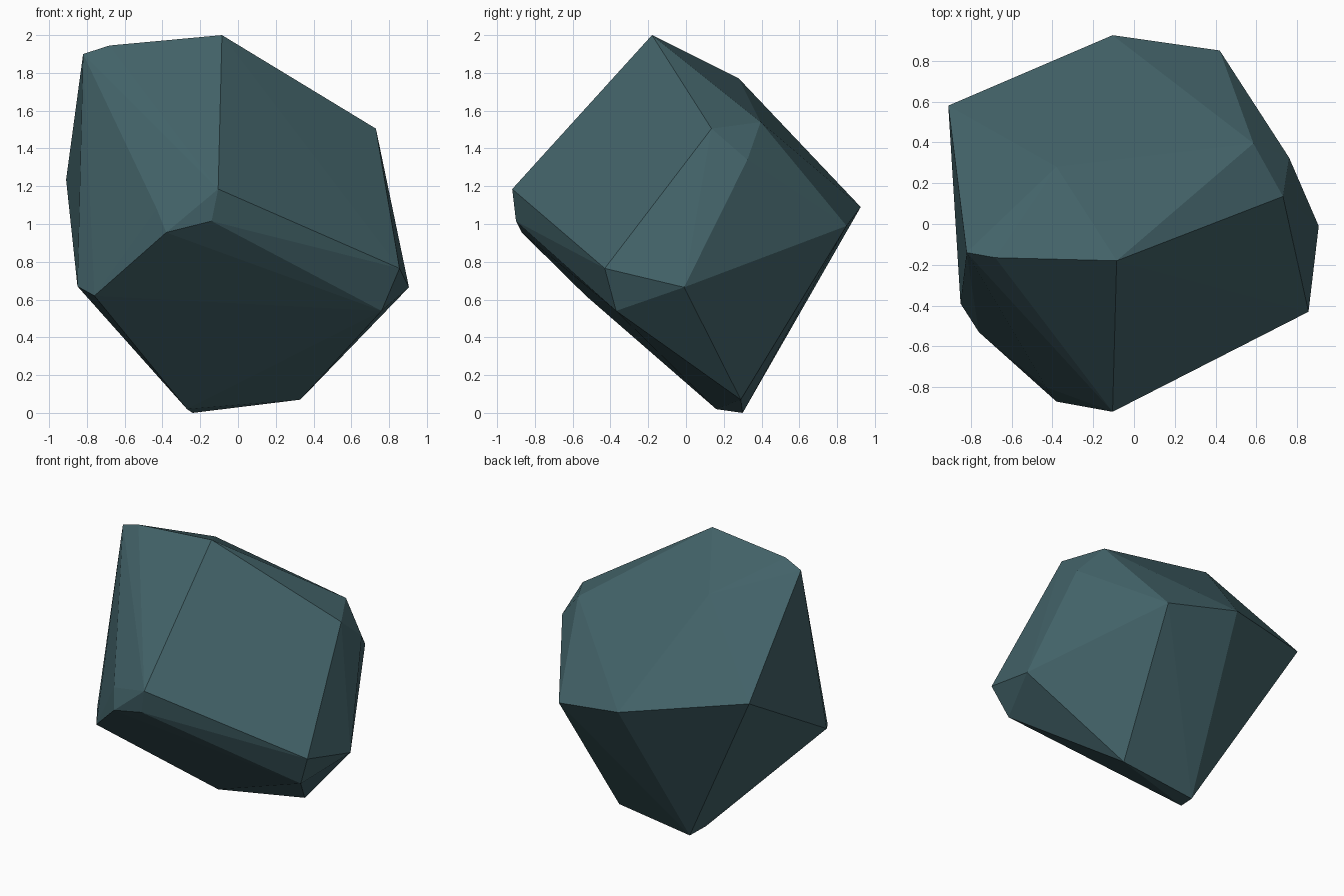
import bpy, bmesh

if "Cube" in bpy.data.objects:
    bpy.data.objects.remove(bpy.data.objects["Cube"])

# Corner points of the faceted boulder
corners = [
    # top ridge
    (-.085, -.18, 2.0), (-.68, -.165, 1.945), (-.82, -.14, 1.9), (-.38, .28, 1.77),
    # right side
    (.73, .135, 1.505), (.585, .395, 1.54), (.76, .325, 1.34),
    (.855, -.43, .765), (.905, -.01, .665), (.76, -.37, .54),
    # back
    (-.105, .925, 1.09), (.42, .85, .99), (-.91, .58, 1.235),
    # front
    (-.105, -.92, 1.185), (-.14, -.9, 1.015), (-.38, -.87, .955), (-.43, -.8, 1.08),
    (-.76, -.53, .62), (-.85, -.39, .67),
    # base
    (.33, .29, .07), (-.24, .3, 0), (-.27, .16, .02),
]

# Wrap the corners in a convex hull with flat faces
bm = bmesh.new()
for c in corners:
    bm.verts.new(c)
hull = bmesh.ops.convex_hull(bm, input=bm.verts)
loose = [g for g in hull["geom_interior"] if isinstance(g, bmesh.types.BMVert)]
bmesh.ops.delete(bm, geom=loose, context='VERTS')
bmesh.ops.recalc_face_normals(bm, faces=bm.faces)

mesh = bpy.data.meshes.new("boulder")
bm.to_mesh(mesh)
bm.free()

# One slate teal colour
mat = bpy.data.materials.new("slate teal")
mat.diffuse_color = (.055, .123, .139, 1)
mat.use_nodes = True
mat.node_tree.nodes["Principled BSDF"].inputs["Base Color"].default_value = mat.diffuse_color
mesh.materials.append(mat)

boulder = bpy.data.objects.new("boulder", mesh)
bpy.context.collection.objects.link(boulder)
